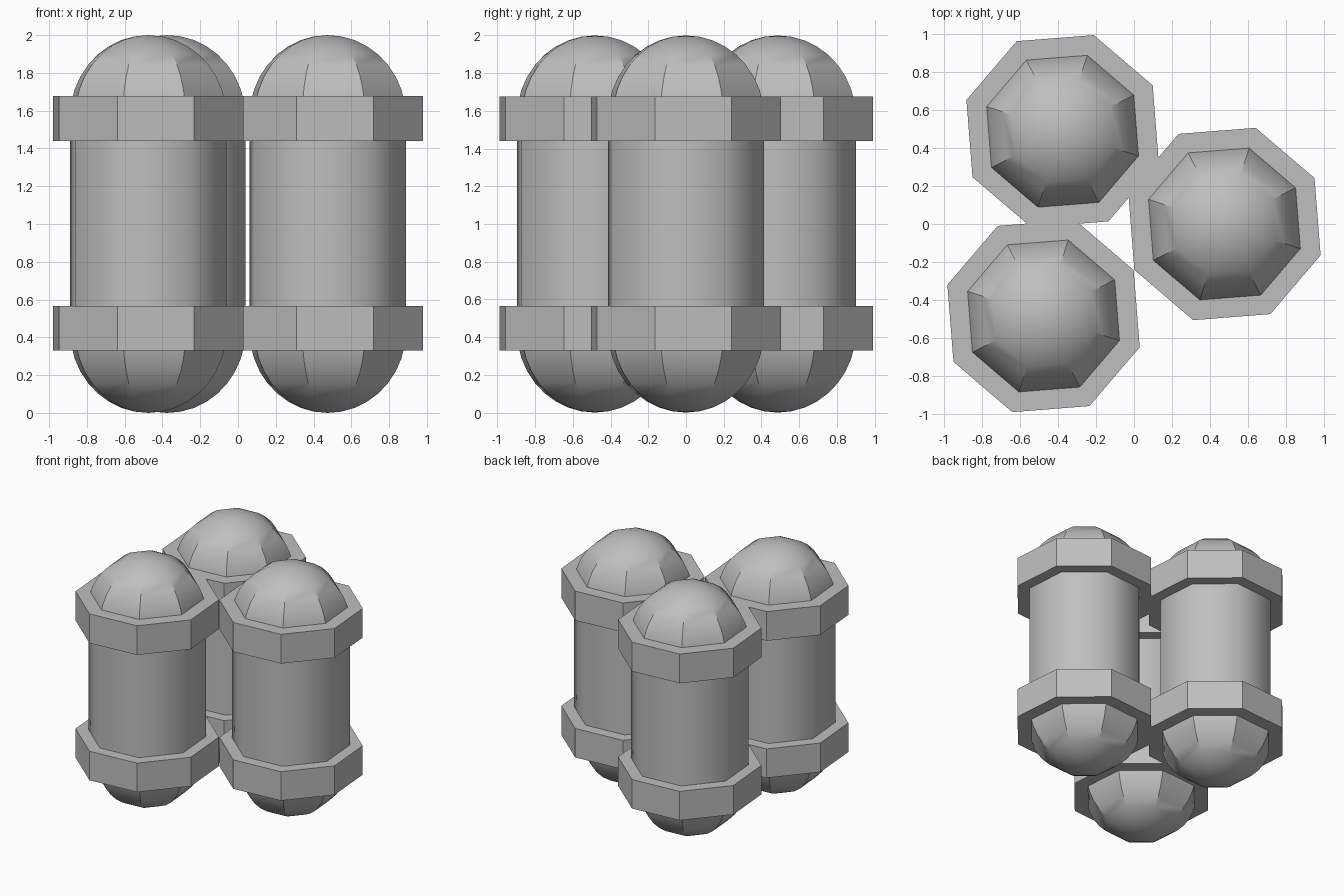
import bpy, bmesh
from math import sin, cos, pi, radians

cube = bpy.data.objects.get("Cube")
if cube:
    bpy.data.objects.remove(cube, do_unlink=True)

SIDES = 8
TURN = radians(27)       # shared rotation of every octagon
TANK_R, COLLAR_R = 0.436, 0.531
HEIGHT = 2.0
DOME_STEPS = 9

grey = bpy.data.materials.new("light_grey")
grey.use_nodes = True
colour = (0.52, 0.52, 0.52, 1)
grey.diffuse_color = colour
grey.node_tree.nodes["Principled BSDF"].inputs["Base Color"].default_value = colour


def lathe(name, profile, place, smooth_angle=None):
    """Turn a (radius, z) profile around z with eight sides; radius 0 makes a pole."""
    bm = bmesh.new()
    rings = []
    for r, z in profile:
        if r < 1e-5:
            rings.append([bm.verts.new((0, 0, z))] * SIDES)
        else:
            angles = [TURN + 2 * pi * i / SIDES for i in range(SIDES)]
            rings.append([bm.verts.new((r * cos(a), r * sin(a), z)) for a in angles])
    for low, high in zip(rings, rings[1:]):
        for i in range(SIDES):
            j = (i + 1) % SIDES
            corners = dict.fromkeys((low[i], low[j], high[j], high[i]))
            bm.faces.new(list(corners))
    bmesh.ops.recalc_face_normals(bm, faces=bm.faces)
    mesh = bpy.data.meshes.new(name)
    bm.to_mesh(mesh)
    bm.free()
    mesh.materials.append(grey)
    if smooth_angle is not None:
        mesh.shade_smooth()
        mesh.set_sharp_from_angle(angle=radians(smooth_angle))
    obj = bpy.data.objects.new(name, mesh)
    obj.location = (place[0], place[1], 0)
    bpy.context.collection.objects.link(obj)
    return obj


# Half-round dome profile, rising from the tank wall to the pole
dome = []
for k in range(DOME_STEPS + 1):
    a = pi / 2 * k / DOME_STEPS
    dome.append((TANK_R * cos(a), HEIGHT - TANK_R + TANK_R * sin(a)))
dome_flipped = [(r, HEIGHT - z) for r, z in reversed(dome)]

tanks = {
    "front_right": (-0.475, -0.483),
    "back_right": (-0.375, 0.487),
    "left": (0.475, 0.0),
}

for side, place in tanks.items():
    # Tank wall and the two domed ends
    lathe(side + "_tank_wall", [(TANK_R, TANK_R), (TANK_R, HEIGHT - TANK_R)], place, 60)
    lathe(side + "_top_dome", dome, place, 30)
    lathe(side + "_bottom_dome", dome_flipped, place, 30)
    # Flat-sided collars around both ends
    for end, z0, z1 in (("lower", 0.33, 0.565), ("upper", 1.44, 1.677)):
        lathe(f"{side}_{end}_collar",
              [(0, z0), (COLLAR_R, z0), (COLLAR_R, z1), (0, z1)], place)
